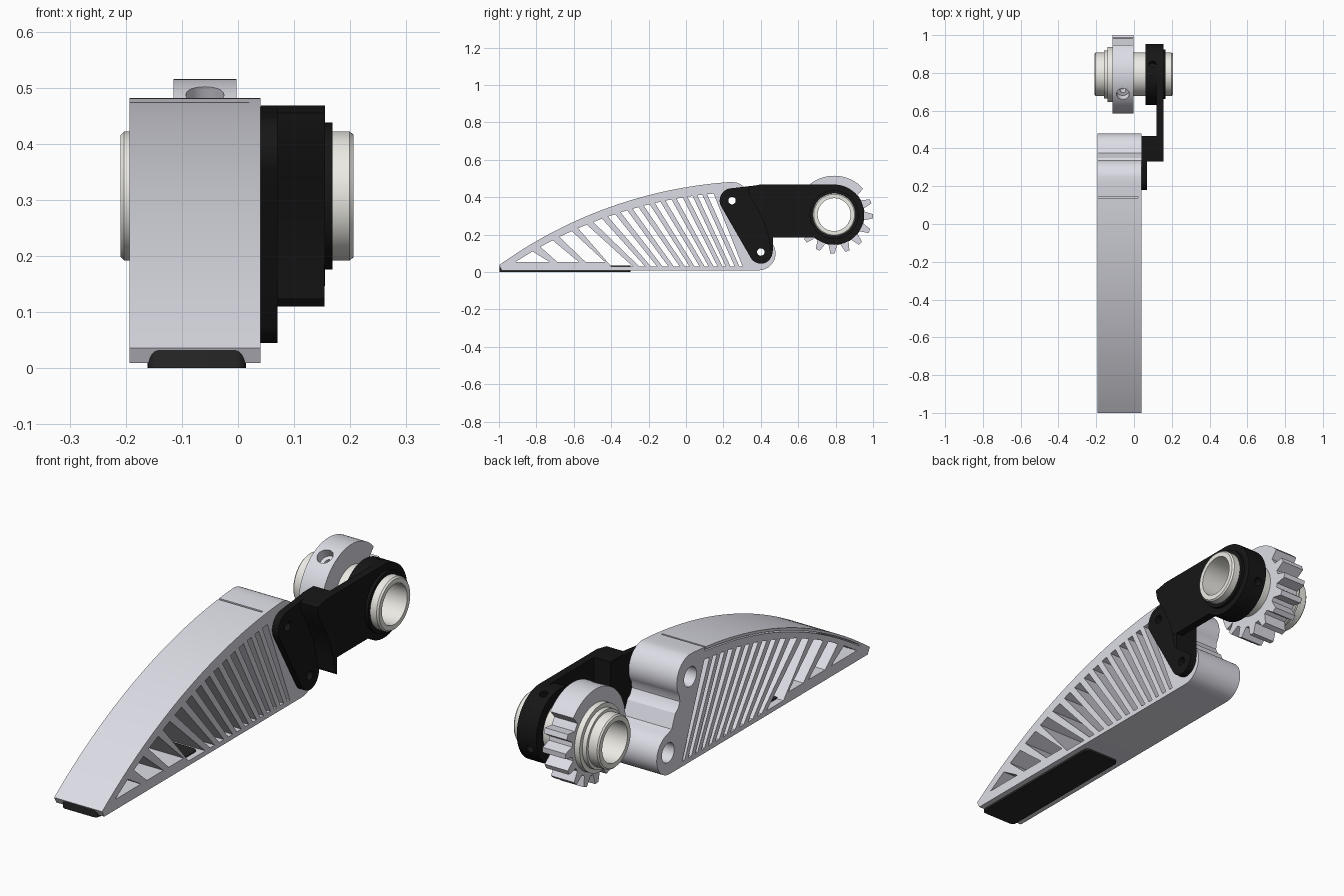
import bpy, bmesh
from math import sin, cos, radians, sqrt, pi, hypot
from mathutils import Matrix, Vector

if "Cube" in bpy.data.objects:
    bpy.data.objects.remove(bpy.data.objects["Cube"])

YZ = Matrix(((0, 0, 1, 0), (1, 0, 0, 0), (0, 1, 0, 0), (0, 0, 0, 1)))  # profile plane -> world y,z


def material(name, rgb):
    m = bpy.data.materials.new(name)
    m.diffuse_color = (*rgb, 1)
    m.use_nodes = True
    m.node_tree.nodes["Principled BSDF"].inputs["Base Color"].default_value = m.diffuse_color
    return m


SILVER = material("silver", (0.72, 0.72, 0.79))
BLACK = material("black", (0.008, 0.008, 0.008))
RUBBER = material("rubber", (0.02, 0.02, 0.02))
IVORY = material("ivory", (0.84, 0.83, 0.78))


def arc(cy, cz, r, a0, a1, n=16):
    angles = [radians(a0 + (a1 - a0) * i / n) for i in range(n + 1)]
    return [(cy + r * cos(a), cz + r * sin(a)) for a in angles]


def circle(cy, cz, r, n=48):
    return arc(cy, cz, r, 0, 360, n)[:-1]


def clean(ob):
    bm = bmesh.new()
    bm.from_mesh(ob.data)
    bmesh.ops.remove_doubles(bm, verts=bm.verts, dist=1e-5)
    bmesh.ops.recalc_face_normals(bm, faces=bm.faces)
    bm.to_mesh(ob.data)
    bm.free()


def activate(ob):
    bpy.ops.object.select_all(action='DESELECT')
    ob.select_set(True)
    bpy.context.view_layer.objects.active = ob


def prism(name, loops, x0, x1, mat):
    """Outline plus hole loops in (y, z), extruded from x0 to x1."""
    cu = bpy.data.curves.new(name, 'CURVE')
    cu.dimensions, cu.fill_mode, cu.extrude = '2D', 'BOTH', (x1 - x0) / 2
    for pts in loops:
        s = cu.splines.new('POLY')
        s.points.add(len(pts) - 1)
        for p, (y, z) in zip(s.points, pts):
            p.co = (y, z, 0, 1)
        s.use_cyclic_u = True
    ob = bpy.data.objects.new(name, cu)
    bpy.context.collection.objects.link(ob)
    activate(ob)
    bpy.ops.object.convert(target='MESH')
    ob = bpy.context.view_layer.objects.active
    ob.data.transform(Matrix.Translation(((x0 + x1) / 2, 0, 0)) @ YZ)
    ob.data.materials.clear()
    ob.data.materials.append(mat)
    clean(ob)
    return ob


def cut(ob, cutter):
    m = ob.modifiers.new("cut", 'BOOLEAN')
    m.operation, m.object, m.solver = 'DIFFERENCE', cutter, 'EXACT'
    activate(ob)
    bpy.ops.object.modifier_apply(modifier=m.name)
    bpy.data.objects.remove(cutter)


def radial_hole(ob, x, angle, r, r0, r1):
    """Screw hole drilled towards the shaft axis."""
    a = radians(angle)
    d = Vector((0, cos(a), sin(a)))
    bpy.ops.mesh.primitive_cylinder_add(vertices=24, radius=r, depth=r1 - r0,
                                        location=Vector((x, CY, CZ)) + d * (r0 + r1) / 2)
    c = bpy.context.object
    c.rotation_euler = d.to_track_quat('Z', 'Y').to_euler()
    c.hide_render = True
    bpy.context.view_layer.update()
    cut(ob, c)


def top(y):
    return 0.487 - 2.4 + sqrt(5.76 - (y - 0.4) ** 2)


CY, CZ = 0.792, 0.307              # shaft axis
UP, LOW = (0.246, 0.382), (0.40, 0.107)  # pin axes

# Finger body: arched outline, fan of slots between slanted ribs, two pin bores
outline = [(-1 + 1.22 * i / 40, top(-1 + 1.22 * i / 40)) for i in range(41)]
outline += arc(0.243, 0.385, 0.097, 85, -35)
outline += [(0.318, 0.30), (0.33, 0.275), (0.35, 0.26), (0.375, 0.20)]
outline += arc(0.388, 0.10, 0.091, 80, -90) + [(-0.985, 0.009)]
rib_top = [-.80, -.695, -.594, -.513, -.433, -.364, -.30, -.24, -.18, -.123, -.064, -.005, .048, .10, .16]
rib_bot = [-.71, -.556, -.417, -.267, -.203, -.14, -.08, -.02, .032, .086, .134, .182, .225, .273, .315]


def rib_edge(i, side):
    t, b = rib_top[i], rib_bot[i]
    tz, bz = top(t) - 0.052, 0.055 if b < -0.3 else 0.03
    w = side * 0.0115 * hypot(b - t, tz - bz) / (tz - bz)
    return [(t + w, top(t + w) - 0.052 - 0.012 * t), (b + w, bz)]


slots = [[(-0.91, 0.055)] + rib_edge(0, -1)]
for i in range(len(rib_top) - 1):
    left, right = rib_edge(i, 1), rib_edge(i + 1, -1)
    left[1] = (left[1][0], right[1][1])
    slots.append([left[1], left[0], right[0], right[1]])
body = prism("finger_body", [outline, circle(*UP, 0.043), circle(*LOW, 0.043)] + slots,
             -0.193, 0.04, SILVER)

# Thin seam around the curved top skin
ys = [-0.93 + 1.075 * i / 30 for i in range(31)]
seam = [(y, top(y) - 0.018) for y in ys] + [(0.145, 0.53), (0.137, 0.53)]
seam += [(min(y, 0.137), top(min(y, 0.137)) - 0.012) for y in reversed(ys)]
cutter = prism("seam_cutter", [seam], -0.25, 0.02, SILVER)
cutter.hide_render = True
cut(body, cutter)

# Rubber sole pad with rounded corners
bm = bmesh.new()
bmesh.ops.create_cube(bm, size=1)
bmesh.ops.transform(bm, verts=bm.verts, matrix=Matrix.Translation((-0.0735, -0.648, 0.0175))
                    @ Matrix.Diagonal((0.175, 0.70, 0.035, 1)))
upright = [e for e in bm.edges if abs(e.verts[0].co.z - e.verts[1].co.z) > 0.01]
bmesh.ops.bevel(bm, geom=upright, offset=0.02, segments=5, profile=0.5, affect='EDGES')
me = bpy.data.meshes.new("sole_pad")
bm.to_mesh(me)
bm.free()
me.materials.append(RUBBER)
bpy.context.collection.objects.link(bpy.data.objects.new("sole_pad", me))

# Black link: pin plate, thick step, arm, clamp ring and thin washer
plate = arc(*UP, 0.066, 208, 100) + [(0.395, 0.466), (0.462, 0.466), (0.462, 0.107)]
plate += arc(*LOW, 0.062, 0, -152)
prism("link_plate", [plate, circle(*UP, 0.02, 24), circle(*LOW, 0.02, 24)], 0.04, 0.07, BLACK)
step = [(0.33, 0.455), (0.395, 0.468), (0.466, 0.468), (0.466, 0.11), (0.452, 0.125),
        (0.443, 0.18), (0.42, 0.26), (0.38, 0.34), (0.34, 0.41)]
prism("link_step", [step], 0.041, 0.154, BLACK)
bore = circle(CY, CZ, 0.114)
arm = [(0.33, 0.455), (0.395, 0.468)] + arc(CY, CZ, 0.161, 90, -131, 36)
arm += [(0.466, 0.185), (0.443, 0.185), (0.42, 0.26), (0.38, 0.34), (0.34, 0.41)]
prism("link_arm", [arm, bore], 0.12, 0.155, BLACK)
ring = prism("link_clamp_ring", [circle(CY, CZ, 0.161), bore], 0.06, 0.121, BLACK)
for a in (70, -20):
    radial_hole(ring, 0.098, a, 0.018, 0.125, 0.2)
prism("link_washer", [circle(CY, CZ, 0.131), bore], 0.154, 0.168, BLACK)

# Gear: smooth sector on top, teeth below
gear = arc(CY, CZ, 0.208, 42, 212, 50)
for k in range(8):
    a = 225 + 22.5 * k - 2.5
    for da, r in ((-8, 0.163), (-3.2, 0.208), (3.2, 0.208), (8, 0.163)):
        gear += arc(CY, CZ, r, a + da, a + da, 1)[:1]
gear += arc(CY, CZ, 0.163, 396, 400, 1)
gear_ob = prism("gear_sector", [gear, bore], -0.115, -0.003, SILVER)
for a in (120, 195):
    radial_hole(gear_ob, -0.059, a, 0.034, 0.165, 0.26)
    radial_hole(gear_ob, -0.059, a, 0.016, 0.125, 0.26)

# Hollow shaft with stepped flanges, turned about the x axis
profile = [(-0.209, 0.088), (-0.209, 0.109), (-0.203, 0.115), (-0.16, 0.115), (-0.16, 0.127),
           (-0.14, 0.127), (-0.14, 0.146), (-0.114, 0.146), (-0.114, 0.115), (0.199, 0.115),
           (0.206, 0.109), (0.206, 0.088)]
N = 64
bm = bmesh.new()
rows = [[bm.verts.new((x, CY + r * cos(2 * pi * j / N), CZ + r * sin(2 * pi * j / N)))
         for j in range(N)] for x, r in profile]
for a, b in zip(rows, rows[1:] + rows[:1]):
    for j in range(N):
        bm.faces.new((a[j], a[(j + 1) % N], b[(j + 1) % N], b[j]))
bmesh.ops.recalc_face_normals(bm, faces=bm.faces)
me = bpy.data.meshes.new("hollow_shaft")
bm.to_mesh(me)
bm.free()
me.materials.append(IVORY)
bpy.context.collection.objects.link(bpy.data.objects.new("hollow_shaft", me))

# Smooth curved surfaces, keep hard edges
for ob in list(bpy.context.scene.objects):
    activate(ob)
    bpy.ops.object.shade_smooth_by_angle(angle=radians(30))
